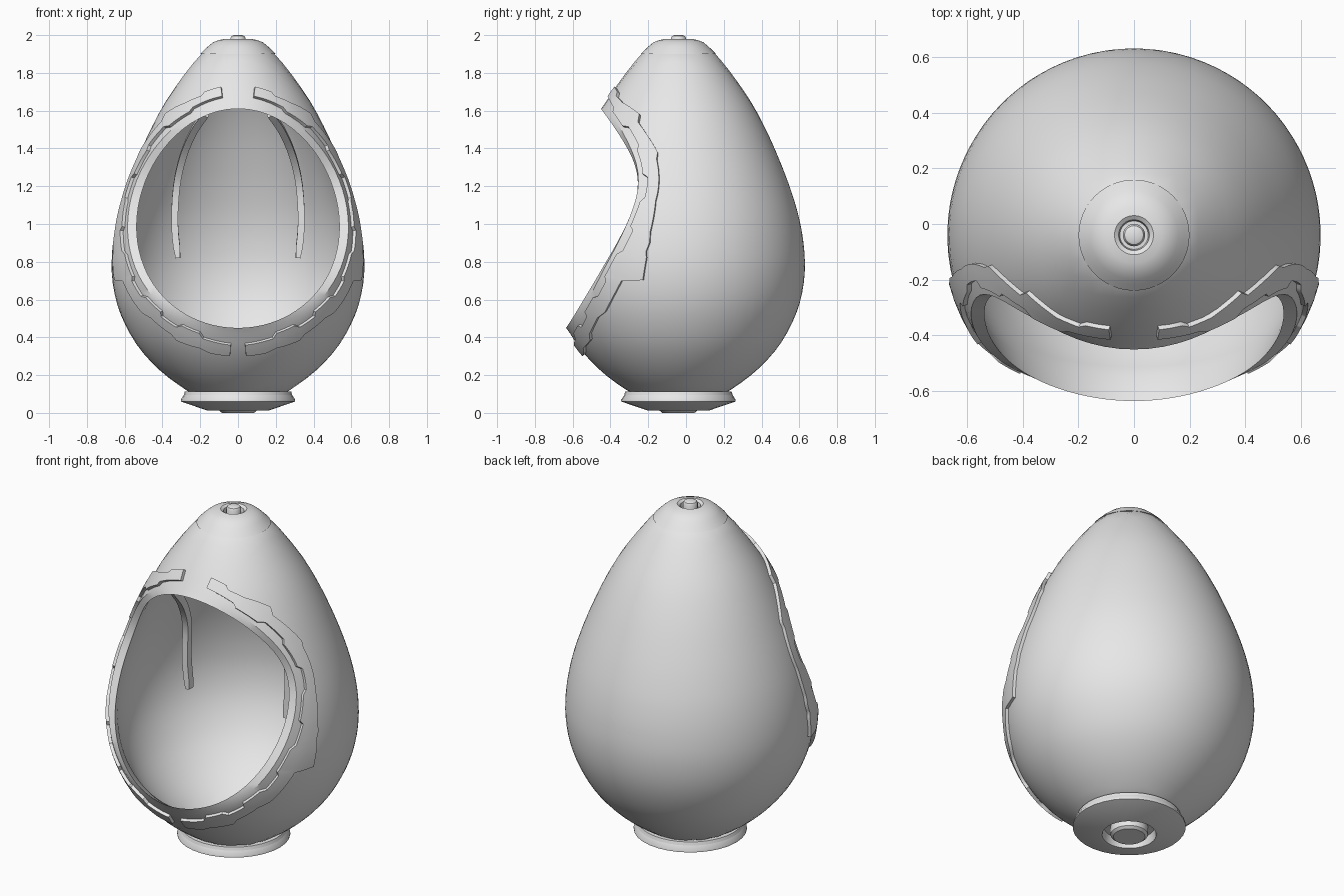
import bpy, bmesh, math
from mathutils import Vector

if "Cube" in bpy.data.objects:
    bpy.data.objects.remove(bpy.data.objects["Cube"])

AXIS_Y = -0.04
CENTRE = Vector((0, AXIS_Y, 0.9))
TOP_CAP = 1.945

grey = bpy.data.materials.new("light grey")
grey.diffuse_color = (0.8, 0.8, 0.8, 1)
grey.use_nodes = True
grey.node_tree.nodes["Principled BSDF"].inputs["Base Color"].default_value = grey.diffuse_color


def smooth(points, steps=6):
    """Catmull-Rom curve through the points."""
    pts = [Vector(p) for p in points]
    out = []
    for i in range(len(pts) - 1):
        b, c = pts[i], pts[i + 1]
        a = pts[i - 1] if i else b * 2 - c
        d = pts[i + 2] if i + 2 < len(pts) else c * 2 - b
        for k in range(steps):
            t = k / steps
            out.append((b * 2 + (c - a) * t + (a * 2 - b * 5 + c * 4 - d) * t * t
                        + (b * 3 - a - c * 3 + d) * t ** 3) / 2)
    return out + [pts[-1]]


# Egg radius by height
EGG = [tuple(p) for p in smooth([(0.07, 0.20), (0.2, 0.385), (0.33, 0.513), (0.46, 0.594),
                                 (0.6, 0.647), (0.75, 0.669), (0.9, 0.662), (1.05, 0.634),
                                 (1.2, 0.588), (1.35, 0.53), (1.5, 0.463), (1.65, 0.382),
                                 (1.8, 0.278), (1.89, 0.205), (1.96, 0.135)])]


def interp(table, v):
    """Straight-line lookup in a sorted (key, value) table."""
    if v <= table[0][0]:
        return table[0][1]
    for (a, fa), (b, fb) in zip(table, table[1:]):
        if v <= b:
            return fa + (fb - fa) * (v - a) / (b - a)
    return table[-1][1]


def egg_point(phi, alpha):
    """Point on the egg: alpha is measured from the back, phi around from the top."""
    d = Vector((math.sin(alpha) * math.sin(phi), math.cos(alpha), math.sin(alpha) * math.cos(phi)))
    lo, hi = 0.0, 2.0
    for _ in range(30):
        mid = (lo + hi) / 2
        p = CENTRE + d * mid
        inside = 0.09 < p.z < TOP_CAP and math.hypot(p.x, p.y - AXIS_Y) < interp(EGG, p.z)
        lo, hi = (mid, hi) if inside else (lo, mid)
    return CENTRE + d * lo


# Edge of the front opening: alpha by phi, and the loop parameter by phi
OPENING, LOOP = [], []
for i in range(91):
    t = math.pi * i / 90
    x = (0.583 - 0.045 * math.cos(t)) * math.sin(t)
    z = 1.03 + 0.61 * math.cos(t)
    p = Vector((x, -math.sqrt(interp(EGG, z) ** 2 - x * x), z - CENTRE.z))
    phi = math.atan2(max(x, 0), p.z)
    OPENING.append((phi, math.acos(p.y / p.length)))
    LOOP.append((phi, t))


def finish(name, bm, thickness=0, offset=-1, angle=35):
    mesh = bpy.data.meshes.new(name)
    bm.to_mesh(mesh)
    bm.free()
    ob = bpy.data.objects.new(name, mesh)
    bpy.context.collection.objects.link(ob)
    mesh.materials.append(grey)
    bpy.ops.object.select_all(action='DESELECT')
    ob.select_set(True)
    bpy.context.view_layer.objects.active = ob
    if thickness:
        mod = ob.modifiers.new("thickness", 'SOLIDIFY')
        mod.thickness, mod.offset = thickness, offset
        bpy.ops.object.modifier_apply(modifier=mod.name)
    bpy.ops.object.shade_smooth_by_angle(angle=math.radians(angle))
    return ob


def bridge(bm, a, b, closed):
    n = len(a)
    for j in range(n if closed else n - 1):
        k = (j + 1) % n
        bm.faces.new((a[j], a[k], b[k], b[j]))


def lathe(name, profile, segs=32):
    bm = bmesh.new()
    rings = []
    for r, z in profile:
        rings.append([bm.verts.new((r * math.cos(2 * math.pi * j / segs),
                                    AXIS_Y + r * math.sin(2 * math.pi * j / segs), z))
                      for j in range(segs)])
    for a, b in zip(rings, rings[1:]):
        bridge(bm, a, b, True)
    bmesh.ops.remove_doubles(bm, verts=bm.verts, dist=1e-5)
    bmesh.ops.recalc_face_normals(bm, faces=bm.faces)
    return finish(name, bm)


# Hollow egg shell: outer and inner skins, rings running from the opening to the back
bm = bmesh.new()
SEGS, STEPS, WALL = 80, 32, 0.045
outer, inner = [], []
for i in range(STEPS):
    a_ring, b_ring = [], []
    for j in range(SEGS):
        phi = 2 * math.pi * j / SEGS - math.pi
        p = egg_point(phi, interp(OPENING, abs(phi)) * (1 - i / STEPS))
        slope = (interp(EGG, p.z + 0.02) - interp(EGG, p.z - 0.02)) / 0.04
        n = Vector((p.x, p.y - AXIS_Y, 0)).normalized()
        n.z = -slope
        if p.z > TOP_CAP - 0.01:
            n = Vector((0, 0, 1))
        elif p.z < 0.1:
            n = Vector((0, 0, -1))
        q = p - n.normalized() * WALL
        if i == 0:      # forward-facing lip of the opening
            c = math.cos(interp(LOOP, abs(phi)))
            q = Vector((p.x * 0.918, p.y - 0.022 * c * c, 1.03 + 0.58 * c))
        a_ring.append(bm.verts.new(p))
        b_ring.append(bm.verts.new(q))
    outer.append(a_ring)
    inner.append(b_ring)
for skin, depth in ((outer, 0), (inner, WALL)):
    for a, b in zip(skin, skin[1:]):
        bridge(bm, a, b, True)
    pole = bm.verts.new(egg_point(0, 0) - Vector((0, depth, 0)))
    for j in range(SEGS):
        bm.faces.new((skin[-1][j], skin[-1][(j + 1) % SEGS], pole))
bridge(bm, outer[0], inner[0], True)
bmesh.ops.recalc_face_normals(bm, faces=bm.faces)
finish("egg_shell", bm)

# Jagged trim plates beside the opening: distance from the opening edge by angle
OUTER = [(6, .085), (12, .085), (14, .07), (20, .08), (29, .125), (32, .10), (47, .13),
         (50, .115), (58, .115), (70, .12), (85, .16), (90, .185), (94, .19), (97, .21), (107, .25),
         (108.5, .14), (126, .135), (131, .11), (144, .11), (148, .13), (160, .115),
         (166, .13), (176, .13)]
INNER = [(6, .035), (18, .03), (20, .015), (30, .02), (32, .045), (42, .05), (44, .03), (56, .03),
         (58, .055), (68, .055), (70, .035), (82, .035), (84, .06), (94, .06), (96, .035),
         (108, .035), (110, .055), (119, .055), (121, .03), (132, .025), (134, .05), (144, .05),
         (146, .025), (157, .025), (160, .05), (176, .06)]
phis = sorted({p for p, _ in OUTER + INNER} | set(range(9, 176, 3)))
for side, label in ((1, "right"), (-1, "left")):
    bm = bmesh.new()
    rows = []
    for deg in phis:
        phi = math.radians(deg)
        edge = interp(OPENING, phi)
        reach = (egg_point(phi, edge) - CENTRE).length
        s0, s1 = interp(INNER, deg), interp(OUTER, deg)
        rows.append([bm.verts.new(egg_point(side * phi, edge - (s0 + (s1 - s0) * k / 3) / reach))
                     for k in range(4)])
    for a, b in zip(rows, rows[1:]):
        bridge(bm, a, b, False)
    bmesh.ops.recalc_face_normals(bm, faces=bm.faces)
    finish("opening_trim_" + label, bm, 0.034, 0)

# Curved bars hanging inside from the top of the opening
BAR = [(.318, .0, .82), (.335, .0, 1.0), (.325, -.01, 1.2), (.29, -.10, 1.36),
       (.235, -.24, 1.49), (.17, -.37, 1.585)]
for side, label in ((1, "right"), (-1, "left")):
    bm = bmesh.new()
    pts = [Vector((side * p.x, p.y, p.z)) for p in smooth(BAR, 3)]
    sections = []
    for i, p in enumerate(pts):
        tangent = (pts[min(i + 1, len(pts) - 1)] - pts[max(i - 1, 0)]).normalized()
        u = tangent.cross(Vector((0, 1, 0.3))).normalized()
        v = tangent.cross(u)
        w = 0.012 if i == 0 else 0.018
        sections.append([bm.verts.new(p + u * w * a + v * 0.02 * b)
                         for a, b in ((1, 1), (-1, 1), (-1, -1), (1, -1))])
    for a, b in zip(sections, sections[1:]):
        bridge(bm, a, b, True)
    bm.faces.new(sections[0])
    bm.faces.new(sections[-1])
    bmesh.ops.recalc_face_normals(bm, faces=bm.faces)
    finish("inner_bar_" + label, bm)

# Flared foot with a recess below, and the raised lip around it
lathe("foot", [(0, .06), (.135, .06), (.145, .012), (.16, .012), (.303, .06),
               (.303, .07), (.28, .105), (.24, .105), (.22, .085), (0, .085)])
lathe("foot_lip", [(.262, .08), (.29, .085), (.282, .112), (.255, .112), (.262, .08)])
lathe("foot_plug", [(0, .0), (.085, .0), (.1, .012), (.1, .065), (0, .065)], 24)

# Collar and button at the tip
skirt = [(interp(EGG, z) + 0.003, z) for z in (1.9, 1.92, 1.94)]
lathe("top_collar", skirt + [(.132, 1.962), (.1, 1.974), (.07, 1.98), (.055, 1.97), (.05, 1.94),
                             (.12, 1.93), skirt[0]], 64)
lathe("top_button", [(0, 1.92), (.04, 1.92), (.04, 1.985), (.034, 1.995), (.022, 2.0), (0, 2.0)], 20)
